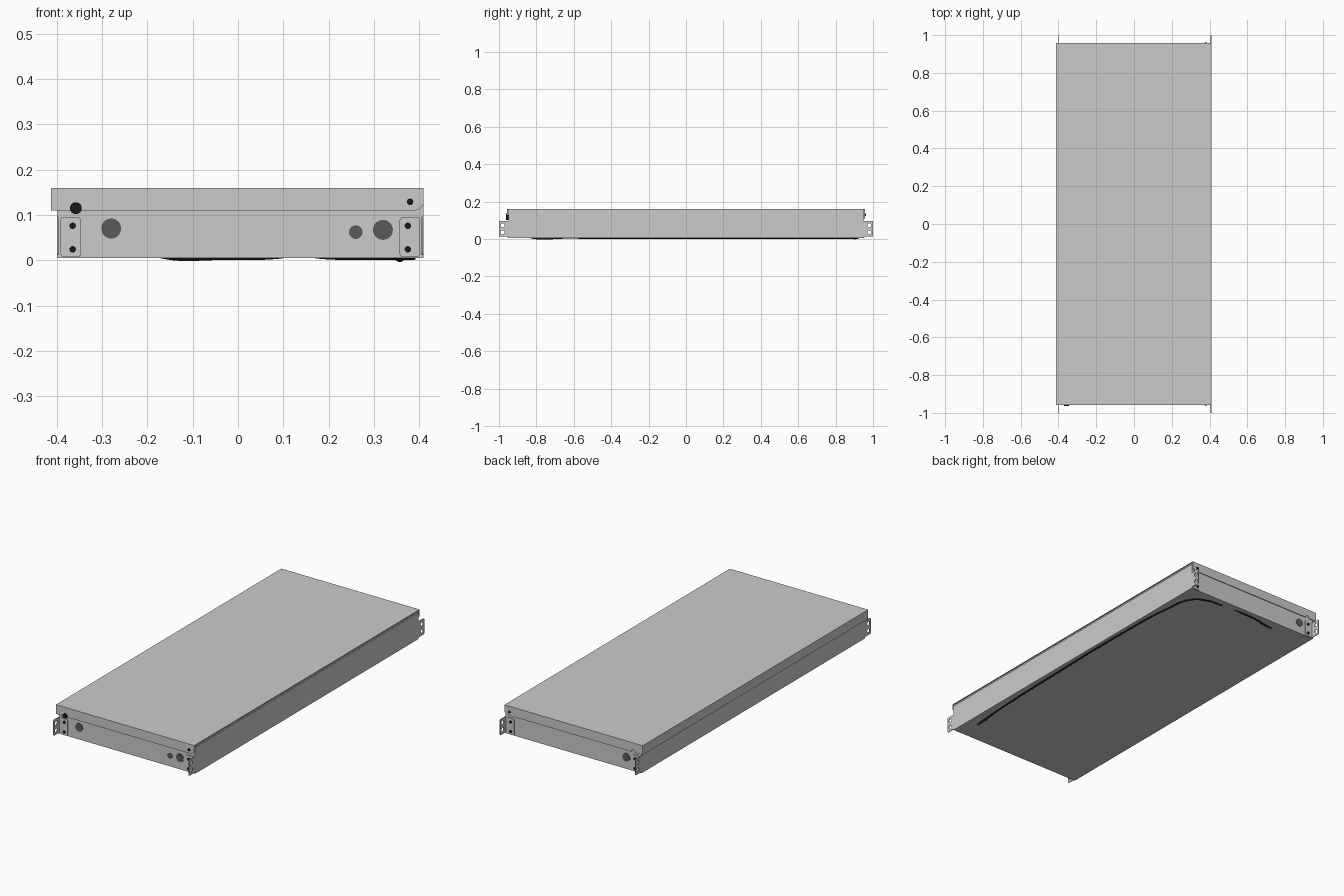
import bpy
from math import sin, cos, pi
from mathutils import Matrix, Vector

if "Cube" in bpy.data.objects:
    bpy.data.objects.remove(bpy.data.objects["Cube"])

T = 0.004  # sheet thickness


def material(name, v):
    m = bpy.data.materials.new(name)
    m.diffuse_color = (v, v, v, 1)
    m.use_nodes = True
    m.node_tree.nodes["Principled BSDF"].inputs["Base Color"].default_value = m.diffuse_color
    return m


black = material("black", 0.01)
dark = material("dark_rubber", 0.1)


def activate(o):
    bpy.ops.object.select_all(action='DESELECT')
    o.select_set(True)
    bpy.context.view_layer.objects.active = o


def box(name, x0, x1, y0, y1, z0, z1):
    bpy.ops.mesh.primitive_cube_add(size=1, location=((x0+x1)/2, (y0+y1)/2, (z0+z1)/2))
    o = bpy.context.object
    o.name = name
    o.scale = (x1-x0, y1-y0, z1-z0)
    bpy.ops.object.transform_apply(location=False, rotation=False, scale=True)
    return o


def disc(name, x, y, z, r, depth, mat):
    bpy.ops.mesh.primitive_cylinder_add(vertices=32, radius=r, depth=depth,
                                        location=(x, y, z), rotation=(pi/2, 0, 0))
    o = bpy.context.object
    o.name = name
    o.data.materials.append(mat)
    bpy.ops.object.shade_smooth_by_angle()
    return o


def arc(cx, cy, r, a0, a1, n=6):
    return [(cx + r*cos(a0+(a1-a0)*i/n), cy + r*sin(a0+(a1-a0)*i/n)) for i in range(n+1)]


def rounded(x0, x1, y0, y1, r):
    return (arc(x1-r, y1-r, r, 0, pi/2) + arc(x0+r, y1-r, r, pi/2, pi)
            + arc(x0+r, y0+r, r, pi, 1.5*pi) + arc(x1-r, y0+r, r, 1.5*pi, 2*pi))


def plate(name, loops, side, pos):
    """Flat sheet with holes; side 'y' lies in the xz plane, side 'x' in the yz plane."""
    cu = bpy.data.curves.new(name, 'CURVE')
    cu.dimensions, cu.fill_mode, cu.extrude = '2D', 'BOTH', T/2
    for pts in loops:
        s = cu.splines.new('POLY')
        s.points.add(len(pts)-1)
        for p, q in zip(s.points, pts):
            p.co = (q[0], q[1], 0, 1)
        s.use_cyclic_u = True
    o = bpy.data.objects.new(name, cu)
    bpy.context.collection.objects.link(o)
    if side == 'y':
        o.matrix_world = Matrix(((1, 0, 0, 0), (0, 0, -1, pos), (0, 1, 0, 0), (0, 0, 0, 1)))
    else:
        o.matrix_world = Matrix(((0, 0, 1, pos), (1, 0, 0, 0), (0, 1, 0, 0), (0, 0, 0, 1)))
    activate(o)
    bpy.ops.object.convert(target='MESH')
    return bpy.context.object


# Tray
box("tray_floor", -0.40, 0.41, -0.95, 0.95, 0.005, 0.005+T)
box("tray_left_wall", -0.40, -0.40+T, -0.95, 0.95, 0.005, 0.154)
box("tray_right_wall", 0.41-T, 0.41, -0.95, 0.95, 0.005, 0.146)
for s, end in ((-1, "front"), (1, "back")):
    y = s*0.948
    box(end + "_wall", -0.40, 0.41, y-T/2, y+T/2, 0.005, 0.154)

# Lid with end flanges, side flange and hinge lip
box("lid_top", -0.413, 0.41, -0.958, 0.958, 0.16-T, 0.16)
box("lid_left_flange", -0.413, -0.413+T, -0.958, 0.958, 0.11, 0.16)
box("lid_right_lip", 0.40, 0.405, -0.95, 0.95, 0.142, 0.158)
flange = ([(-0.413, 0.16), (-0.413, 0.11)] + arc(-0.358, 0.11, 0.012, pi, 0, 10)
          + [(0.385, 0.11)] + arc(0.39, 0.13, 0.02, 1.5*pi, 2*pi) + [(0.41, 0.16)])
for s, end in ((-1, "front"), (1, "back")):
    plate("lid_%s_flange" % end, [flange], 'y', s*0.956)
    disc("lid_screw_" + end, 0.38, s*0.958, 0.129, 0.007, 0.008, black)
disc("lid_lock", -0.358, -0.956, 0.115, 0.013, 0.014, black)

# Corner brackets: screwed pad plus perforated ear
for sy in (-1, 1):
    for sx, edge, wall in ((-1, -0.392, -0.398), (1, 0.402, 0.407)):
        xa, xb = sorted((edge, edge - sx*0.045))
        plate("bracket_pad", [rounded(xa, xb, 0.007, 0.096, 0.008)], 'y', sy*0.952)
        y0, y1 = sorted((sy*0.945, sy*1.0))
        holes = [arc(sy*0.98, z, 0.011, 0, 2*pi*15/16, 15) for z in (0.035, 0.073)]
        plate("bracket_ear", [rounded(y0, y1, 0.012, 0.097, 0.006)] + holes, 'x', wall)
        for z in (0.024, 0.076):
            disc("bracket_screw", edge - sx*0.027, sy*0.955, z, 0.007, 0.008, black)

# Cable plugs in the end walls
for x, z, r, y in ((-0.28, 0.07, 0.022, -0.95), (0.26, 0.062, 0.015, -0.95),
                   (0.32, 0.067, 0.022, -0.95), (-0.31, 0.067, 0.022, 0.95)):
    disc("cable_plug", x, y, z, r, 0.005, dark)

# Cable resting on the floor
cu = bpy.data.curves.new("cable", 'CURVE')
cu.dimensions, cu.bevel_depth, cu.bevel_resolution = '3D', 0.006, 3
path = [(0.32, -0.94, 0.067), (0.335, -0.88, 0.03), (0.35, -0.82, 0.007), (0.365, -0.65, 0.007),
        (0.38, -0.2, 0.006), (0.385, 0.4, 0.006), (0.37, 0.7, 0.006), (0.335, 0.86, 0.006),
        (0.26, 0.905, 0.006), (0.18, 0.91, 0.009), (0.135, 0.915, 0.016), (0.09, 0.917, 0.009),
        (-0.04, 0.915, 0.006), (-0.165, 0.895, 0.009), (-0.25, 0.9, 0.04), (-0.31, 0.94, 0.067)]
sp = cu.splines.new('BEZIER')
sp.bezier_points.add(len(path)-1)
for b, p in zip(sp.bezier_points, path):
    b.co = Vector(p)
    b.handle_left_type = b.handle_right_type = 'AUTO'
cu.materials.append(black)
cable = bpy.data.objects.new("cable", cu)
bpy.context.collection.objects.link(cable)
activate(cable)
bpy.ops.object.convert(target='MESH')
